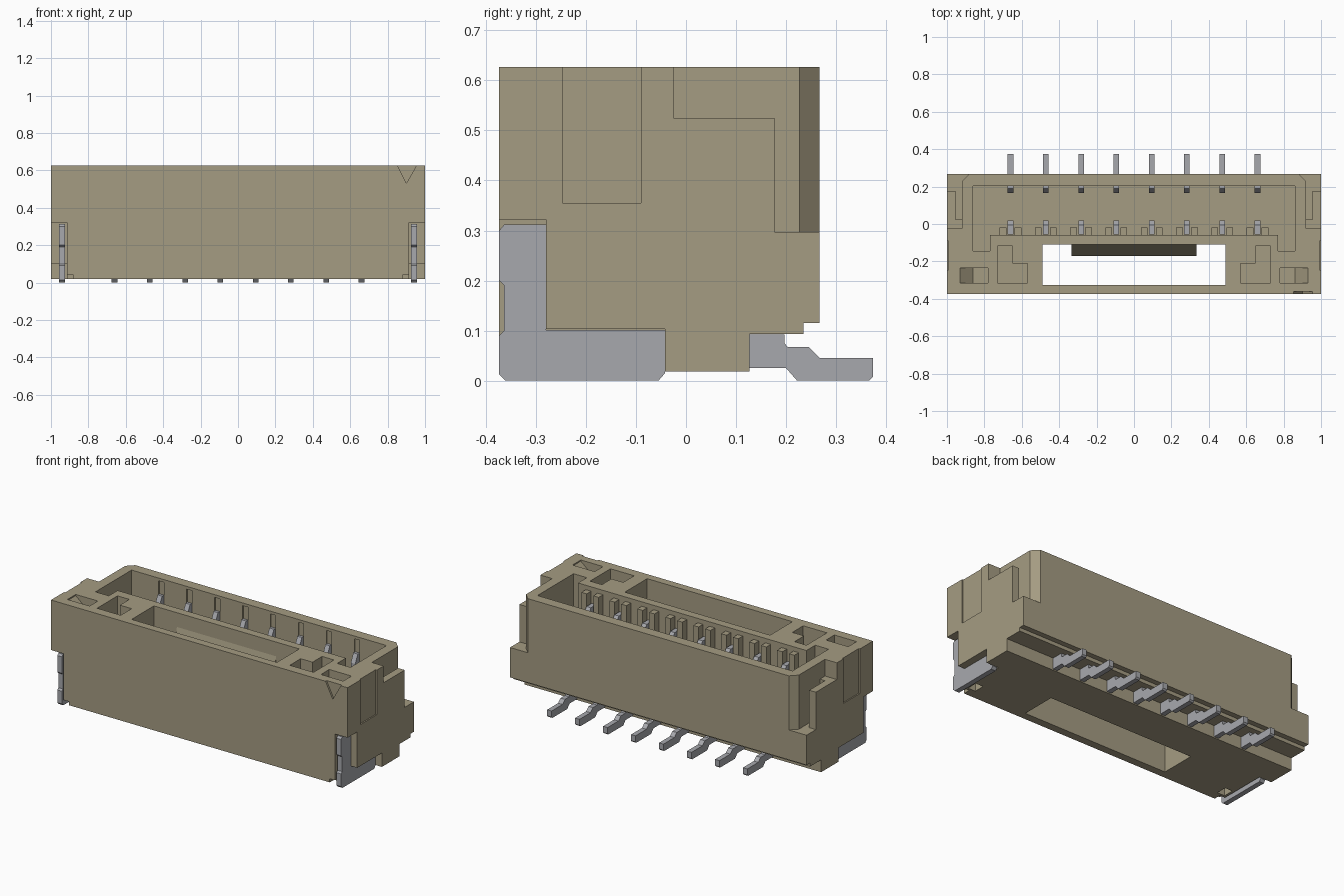
import bpy, bmesh
from mathutils import Vector

if "Cube" in bpy.data.objects:
    bpy.data.objects.remove(bpy.data.objects["Cube"])


def material(name, rgb):
    m = bpy.data.materials.new(name)
    m.diffuse_color = (*rgb, 1)
    m.use_nodes = True
    m.node_tree.nodes["Principled BSDF"].inputs["Base Color"].default_value = m.diffuse_color
    return m


TAN = material("tan plastic", (0.376, 0.332, 0.224))
METAL = material("tinned metal", (0.39, 0.395, 0.42))


def prism(name, pts, axis, lo, hi, mat=TAN):
    """Extrude a closed 2D profile along an axis (profile uses the other two axes in order)."""
    def at(p, t):
        c = list(p)
        c.insert("xyz".index(axis), t)
        return Vector(c)
    bm = bmesh.new()
    a = [bm.verts.new(at(p, lo)) for p in pts]
    b = [bm.verts.new(at(p, hi)) for p in pts]
    bm.faces.new(a)
    bm.faces.new(b)
    for i in range(len(pts)):
        j = (i + 1) % len(pts)
        bm.faces.new((a[i], a[j], b[j], b[i]))
    bmesh.ops.recalc_face_normals(bm, faces=bm.faces)
    me = bpy.data.meshes.new(name)
    bm.to_mesh(me)
    bm.free()
    me.materials.append(mat)
    ob = bpy.data.objects.new(name, me)
    bpy.context.collection.objects.link(ob)
    return ob


def rect(a0, a1, b0, b1):
    return [(a0, b0), (a1, b0), (a1, b1), (a0, b1)]


def box(name, x0, x1, y0, y1, z0, z1, mat=TAN):
    return prism(name, rect(x0, x1, y0, y1), "z", z0, z1, mat)


cutters = []


def cut(pts, axis, lo, hi):
    c = prism("cutter", pts, axis, lo, hi)
    c.hide_render = True
    cutters.append(c)


def cut_box(x0, x1, y0, y1, z0, z1):
    cut(rect(x0, x1, y0, y1), "z", z0, z1)


def cut_pair(pts, lo, hi, axis="z"):
    """Cut on both sides of x = 0; profile's first coordinate is x unless axis is x."""
    if axis == "x":
        cut(pts, "x", lo, hi)
        cut(pts, "x", -hi, -lo)
    else:
        cut(pts, axis, lo, hi)
        cut([(-x, v) for x, v in pts], axis, lo, hi)


TOP, OVER = 0.627, 0.7
PINS = [(i - 3.5) * 0.1886 for i in range(8)]

# Housing block with stepped underside
housing = prism("housing", [(-0.373, 0.018), (0.127, 0.018), (0.127, 0.093), (0.235, 0.093),
                            (0.235, 0.115), (0.267, 0.115), (0.267, TOP), (-0.373, TOP)],
                "x", -1, 1)

# Mating cavity with the two side arms
cut([(-0.86, 0.203), (-0.86, -0.145), (-0.77, -0.145), (-0.77, -0.06), (0.77, -0.06),
     (0.77, -0.145), (0.86, -0.145), (0.86, 0.203)], "z", 0.12, OVER)
# Contact grooves in the back wall
for x in PINS:
    cut_box(x - 0.018, x + 0.018, 0.19, 0.211, 0.2, 0.61)
# Latch slot through the full height
cut_box(-0.49, 0.49, -0.325, -0.11, -0.1, OVER)
# L-shaped and small rectangular pockets in the top
cut_pair([(0.73, -0.118), (0.73, -0.315), (0.57, -0.315), (0.57, -0.21), (0.65, -0.21),
          (0.65, -0.118)], 0.4, OVER)
cut_pair([(0.78, OVER), (0.78, 0.56), (0.86, 0.56), (0.93, 0.62), (0.93, OVER)],
         -0.315, -0.235, "y")
# Small holes in the underside
cut_pair(rect(0.85, 0.9, -0.315, -0.25), -0.1, 0.12)
# End steps beside the mating shroud, and its chamfered rear corners
cut_pair([(-0.025, OVER), (-0.025, 0.525), (0.177, 0.525), (0.177, 0.297), (0.3, 0.297),
          (0.3, OVER)], 0.92, 1.1, "x")
cut_pair([(0.88, 0.267), (0.92, 0.227), (0.95, 0.3), (0.88, 0.3)], 0.297, OVER)
# Slot between each end block and the shroud
cut_pair(rect(0.92, 0.955, 0.025, 0.2), 0.297, 0.6)
# Shallow recess on each end face
cut_pair(rect(-0.247, -0.09, 0.355, OVER), 0.992, 1.1, "x")
# Room for the solder tabs
cut_pair([(-0.5, -0.1), (-0.042, -0.1), (-0.042, 0.103), (-0.28, 0.103), (-0.28, 0.322),
          (-0.5, 0.322)], 0.915, 1.1, "x")
cut_pair(rect(0.88, 0.93, -0.1, 0.04), -0.5, -0.33, "y")
# Triangular first-pin mark
cut([(0.845, 0.64), (0.9, 0.53), (0.962, 0.64)], "y", -0.5, -0.362)

for c in cutters:
    m = housing.modifiers.new("cut", "BOOLEAN")
    m.operation, m.solver, m.object = "DIFFERENCE", "EXACT", c
dg = bpy.context.evaluated_depsgraph_get()
carved = bpy.data.meshes.new_from_object(housing.evaluated_get(dg))
housing.modifiers.clear()
housing.data = carved
housing.data.materials.clear()
housing.data.materials.append(TAN)
for c in cutters:
    bpy.data.objects.remove(c)

# Sloped latch catch inside the slot
prism("latch_catch", [(-0.105, 0.56), (-0.17, 0.3), (-0.17, 0.22), (-0.105, 0.22)],
      "x", -0.335, 0.335)

for i, x in enumerate(PINS, 1):
    # Guide ribs on both sides of each contact
    for s in (-1, 1):
        c = x + s * 0.04
        box(f"guide_rib_{i}", c - 0.018, c + 0.018, -0.065, -0.018, 0.11, 0.6)
    # Forked contact blades
    prism(f"contact_rear_{i}", [(0.175, 0.1), (0.208, 0.1), (0.208, 0.53), (0.19, 0.53),
                                (0.165, 0.48), (0.165, 0.43), (0.175, 0.4)],
          "x", x - 0.015, x + 0.015, METAL)
    prism(f"contact_front_{i}", [(-0.055, 0.1), (-0.01, 0.1), (-0.01, 0.42), (0.018, 0.46),
                                 (0.018, 0.5), (-0.005, 0.53), (-0.055, 0.53)],
          "x", x - 0.015, x + 0.015, METAL)
    # Solder tail
    prism(f"solder_tail_{i}", [(0.1, 0.025), (0.2, 0.025), (0.222, 0), (0.365, 0),
                               (0.373, 0.008), (0.373, 0.045), (0.268, 0.045),
                               (0.245, 0.067), (0.203, 0.067), (0.197, 0.075),
                               (0.197, 0.092), (0.1, 0.092)],
          "x", x - 0.015, x + 0.015, METAL)

# L-shaped solder tabs at both ends
TAB = [(-0.36, 0), (-0.055, 0), (-0.042, 0.015), (-0.042, 0.101), (-0.28, 0.101), (-0.28, 0.312),
       (-0.363, 0.312), (-0.373, 0.3), (-0.373, 0.2), (-0.363, 0.19), (-0.363, 0.1),
       (-0.373, 0.09), (-0.373, 0.013)]
prism("solder_tab_right", TAB, "x", 0.926, 0.957, METAL)
prism("solder_tab_left", TAB, "x", -0.957, -0.926, METAL)
